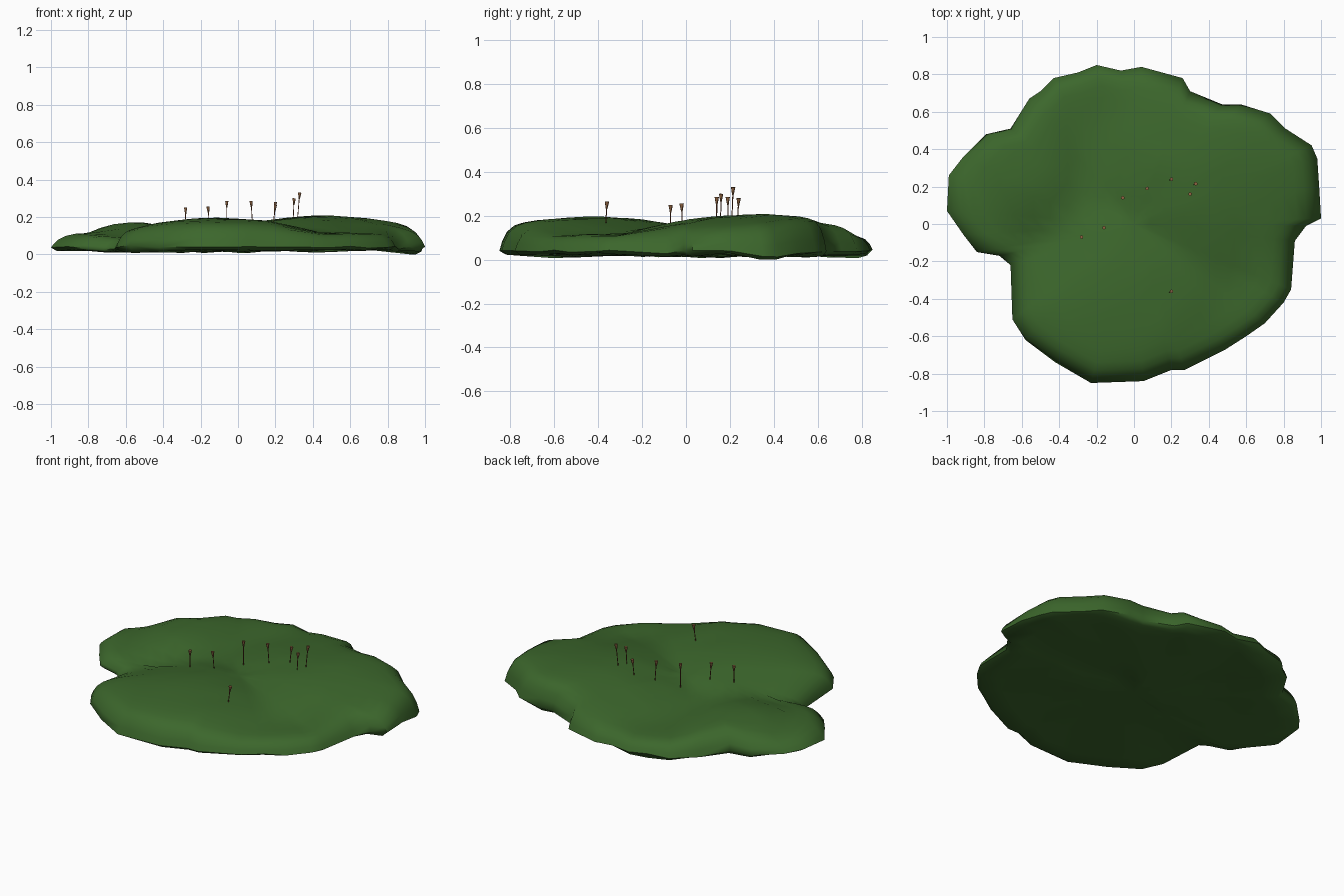
import bpy
import bmesh
import math
from mathutils import Vector, noise

old = bpy.data.objects.get("Cube")
if old:
    bpy.data.objects.remove(old, do_unlink=True)


def make_material(name, rgb):
    mat = bpy.data.materials.new(name)
    mat.use_nodes = True
    colour = (*rgb, 1.0)
    mat.diffuse_color = colour
    shader = mat.node_tree.nodes["Principled BSDF"]
    shader.inputs["Base Color"].default_value = colour
    shader.inputs["Roughness"].default_value = 0.9
    return mat


def add_object(name, bm, material):
    bmesh.ops.recalc_face_normals(bm, faces=bm.faces)
    mesh = bpy.data.meshes.new(name)
    bm.to_mesh(mesh)
    bm.free()
    mesh.materials.append(material)
    obj = bpy.data.objects.new(name, mesh)
    bpy.context.collection.objects.link(obj)
    bpy.context.view_layer.objects.active = obj
    bpy.ops.object.select_all(action="DESELECT")
    obj.select_set(True)
    bpy.ops.object.shade_smooth_by_angle(angle=math.radians(60))
    return obj


moss_green = make_material("moss green", (0.045, 0.135, 0.025))
stalk_brown = make_material("reddish brown", (0.23, 0.065, 0.027))
head_brown = make_material("light brown", (0.28, 0.13, 0.055))

# Ragged outline of the cushion, anticlockwise from the left side
OUTLINE = [
    (1, .03), (.99, .2), (.98, .35), (.95, .42), (.81, .51), (.73, .59), (.57, .64),
    (.47, .64), (.3, .71), (.26, .78), (.04, .84), (-.07, .82), (-.2, .85),
    (-.3, .81), (-.43, .78), (-.5, .71), (-.56, .67), (-.66, .51), (-.79, .48),
    (-.92, .35), (-.99, .26), (-1, .07), (-.91, -.06), (-.84, -.15),
    (-.72, -.17), (-.66, -.22), (-.65, -.51), (-.58, -.62), (-.42, -.74),
    (-.23, -.85), (.05, -.84), (.2, -.78), (.27, -.78), (.49, -.67),
    (.6, -.6), (.7, -.53), (.8, -.42), (.84, -.35), (.86, -.09), (.92, -.01),
]

# Three overlapping mounds: centre x, centre y, height, x and y curvature
MOUNDS = [
    (.45, .32, .205, .24, .25),
    (-.1, -.45, .196, .28, .25),
    (-.56, .33, .172, .9, .3),
]
FLOOR = .113
BLEND = .006


def wobble(x, y, scale, seed):
    return noise.noise(Vector((x * scale, y * scale, seed)))


def bump(x, y, cx, cy, size):
    return math.exp(-((x - cx) ** 2 + (y - cy) ** 2) / size ** 2)


def droop(x, y):
    # One tip of the left edge hangs down to the ground
    return .03 * bump(x, y, .94, .41, .1)


def rim_height(x, y):
    return .038 + .02 * wobble(x, y, 6, 3.3) - droop(x, y)


def top_height(x, y, edge_distance):
    # Mounds melt softly into each other and into the floor between them
    hills = [h - a * (x - cx) ** 2 - b * (y - cy) ** 2
             for cx, cy, h, a, b in MOUNDS] + [FLOOR]
    hill = BLEND * math.log(sum(math.exp(h / BLEND) for h in hills))
    hill += .006 * wobble(x, y, 3, 7.1) + .005 * wobble(x, y, 7, 2.4)
    # Fold running inwards from the notch on the right
    hill -= .03 * bump(x, y, -.55, -.12, .17)
    # The edge is steepest at the front and back and on the left
    width = .028 if abs(y) > .4 else .04 - .012 * x
    rise = 1 - math.exp(-edge_distance / width)
    rim = rim_height(x, y)
    return rim + (hill - rim) * rise


def under_height(x, y):
    return max(0, .022 + .025 * wobble(x, y, 5, 1.7) - droop(x, y))


# Moss cushion: rings shrinking to the middle, above and below the rim
bm = bmesh.new()
rim = [bm.verts.new((x, y, rim_height(x, y))) for x, y in OUTLINE]


def fill_side(scales, height):
    outer = rim
    n = len(rim)
    for s in scales:
        ring = []
        for x, y in OUTLINE:
            px, py = x * s, y * s
            d = (1 - s) * math.hypot(x, y)
            ring.append(bm.verts.new((px, py, height(px, py, d))))
        for i in range(n):
            j = (i + 1) % n
            bm.faces.new((outer[i], outer[j], ring[j], ring[i]))
        outer = ring
    centre = bm.verts.new((0, 0, height(0, 0, 1)))
    for i in range(n):
        bm.faces.new((outer[i], outer[(i + 1) % n], centre))


fill_side((.985, .96, .92, .87, .8, .72, .63, .54, .45, .36, .27, .18, .09),
          top_height)
fill_side((.97, .85, .65, .4, .2), lambda x, y, d: under_height(x, y))
lowest = min(v.co.z for v in bm.verts)
for v in bm.verts:
    v.co.z -= lowest
add_object("moss_cushion", bm, moss_green)


def add_cone(name, start, end, r1, r2, material):
    axis = end - start
    bm = bmesh.new()
    bmesh.ops.create_cone(bm, cap_ends=True, segments=6, radius1=r1,
                          radius2=r2, depth=axis.length)
    turn = axis.to_track_quat("Z", "Y").to_matrix()
    bmesh.ops.rotate(bm, verts=bm.verts, matrix=turn)
    bmesh.ops.translate(bm, verts=bm.verts, vec=(start + end) / 2)
    add_object(name, bm, material)


# Spore stalks: tip position and sideways lean
STALKS = [
    (-.28, -.07, .25, 0), (-.16, -.02, .255, -.008), (-.06, .14, .285, 0),
    (.07, .19, .285, -.008), (.2, .24, .28, .01), (.3, .16, .3, .005),
    (.33, .215, .33, .012), (.2, -.36, .265, .012),
]
for number, (x, y, z, lean) in enumerate(STALKS, 1):
    tip = Vector((x, y, z))
    foot = Vector((x - lean, y - lean / 2, top_height(x, y, 1) - .015))
    neck = tip.lerp(foot, .035 / (tip - foot).length)
    add_cone(f"stalk_{number}", foot, neck, .002, .0025, stalk_brown)
    add_cone(f"spore_head_{number}", neck, tip, .0035, .01, head_brown)
